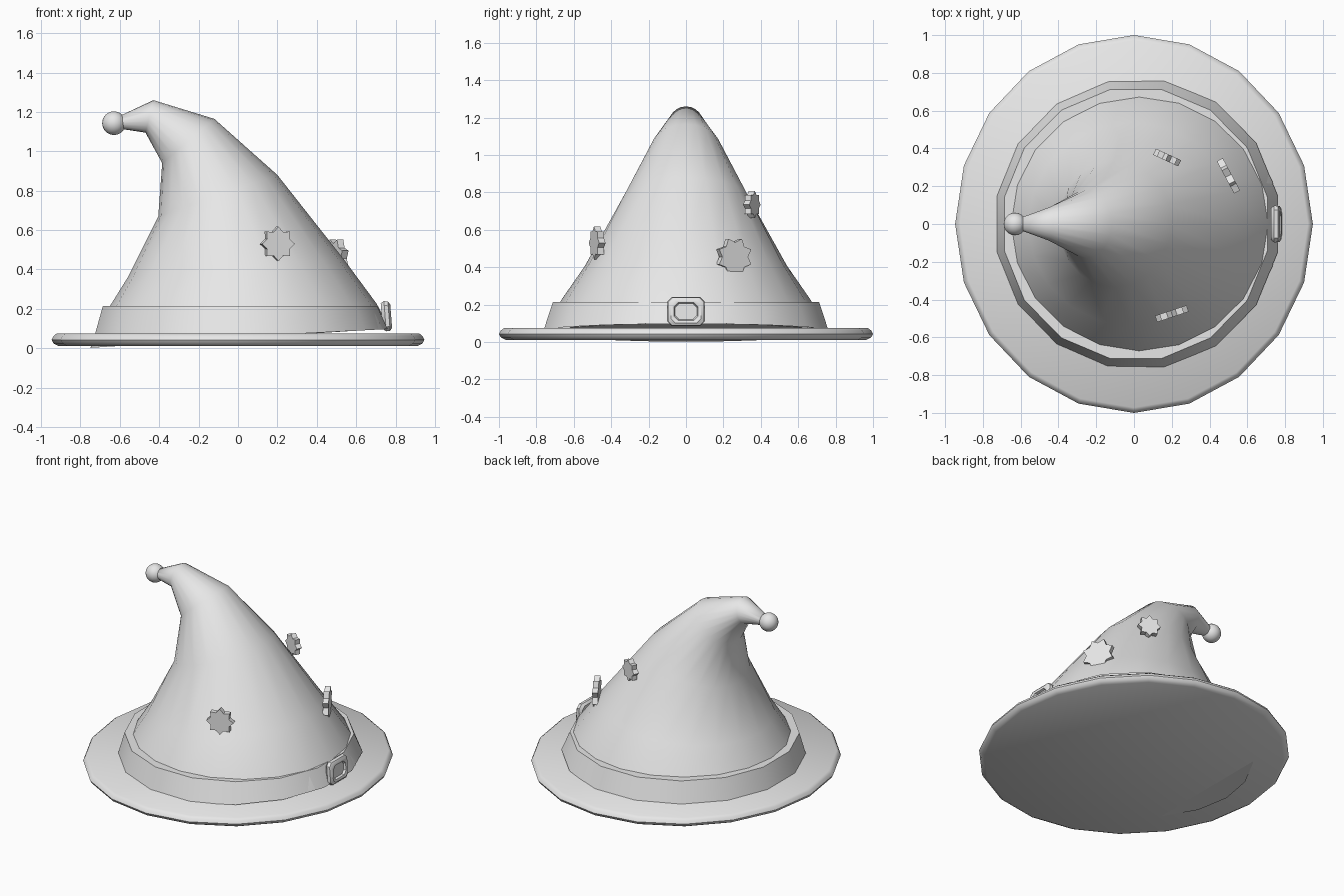
import bpy, bmesh, math
from mathutils import Vector, Matrix

if "Cube" in bpy.data.objects:
    bpy.data.objects.remove(bpy.data.objects["Cube"])

grey = bpy.data.materials.new("light grey")
grey.diffuse_color = (0.8, 0.8, 0.8, 1)
grey.use_nodes = True
grey.node_tree.nodes["Principled BSDF"].inputs["Base Color"].default_value = grey.diffuse_color


def finish(name, bm, smooth=None):
    bmesh.ops.recalc_face_normals(bm, faces=bm.faces)
    me = bpy.data.meshes.new(name)
    bm.to_mesh(me)
    bm.free()
    ob = bpy.data.objects.new(name, me)
    bpy.context.collection.objects.link(ob)
    me.materials.append(grey)
    if smooth:
        bpy.ops.object.select_all(action='DESELECT')
        ob.select_set(True)
        bpy.context.view_layer.objects.active = ob
        bpy.ops.object.shade_smooth_by_angle(angle=math.radians(smooth))
    return ob


def loft(name, rings, n, offset=0.0, smooth=None, caps=True):
    """Each ring: left point (x, z), right point (x, z), half width in y."""
    bm = bmesh.new()
    loops = []
    for (xl, zl), (xr, zr), hy in rings:
        c = Vector(((xl + xr) / 2, 0, (zl + zr) / 2))
        u = Vector(((xr - xl) / 2, 0, (zr - zl) / 2))
        loops.append([bm.verts.new(c + u * math.cos(a) + Vector((0, hy * math.sin(a), 0)))
                      for a in (2 * math.pi * (i + offset) / n for i in range(n))])
    pairs = list(zip(loops, loops[1:]))
    if not caps:
        pairs.append((loops[-1], loops[0]))
    for a, b in pairs:
        for i in range(n):
            j = (i + 1) % n
            bm.faces.new((a[i], a[j], b[j], b[i]))
    if caps:
        bm.faces.new(loops[0])
        bm.faces.new(loops[-1])
    return finish(name, bm, smooth)


# brim: 20-sided disc with a rounded rim
brim = [(0.965, 0.012), (0.99, 0.025), (1.0, 0.043), (0.99, 0.062), (0.972, 0.075)]
loft("brim", [((-0.947 * r, z), (0.947 * r, z), r) for r, z in brim], 20, smooth=40)

# bent cone with tilted rings
loft("cone", [
    ((-0.75, 0.002), (0.77, 0.10), 0.735),
    ((-0.65, 0.215), (0.705, 0.225), 0.67),
    ((-0.56, 0.36), (0.535, 0.455), 0.54),
    ((-0.405, 0.67), (0.20, 0.88), 0.335),
    ((-0.385, 0.94), (-0.12, 1.165), 0.18),
    ((-0.47, 1.095), (-0.43, 1.26), 0.088),
    ((-0.60, 1.115), (-0.59, 1.185), 0.035)], 20, smooth=60)

# hat band: a ring with a level top and slightly tilted bottom
loft("band", [
    ((-0.755, 0.02), (0.775, 0.098), 0.775),
    ((-0.70, 0.215), (0.72, 0.215), 0.725),
    ((-0.62, 0.215), (0.66, 0.215), 0.64),
    ((-0.62, 0.06), (0.66, 0.098), 0.64)], 16, offset=0.5, smooth=30, caps=False)

# ball on the tip
bm = bmesh.new()
bmesh.ops.create_uvsphere(bm, u_segments=20, v_segments=12, radius=0.06,
                          matrix=Matrix.Translation((-0.63, 0, 1.143)))
finish("tip_ball", bm, 60)


# upright eight-pointed star plates
def star(name, pos, normal, r, turn):
    n = Vector(normal).normalized()
    side = Vector((-n.y, n.x, 0))
    bm = bmesh.new()
    vs = []
    for i in range(16):
        a = math.pi / 8 * i + turn
        d = r if i % 2 == 0 else r * 0.74
        vs.append(bm.verts.new(Vector(pos) - n * 0.018 + side * d * math.cos(a)
                               + Vector((0, 0, d * math.sin(a)))))
    f = bm.faces.new(vs)
    ex = bmesh.ops.extrude_face_region(bm, geom=[f])
    bmesh.ops.translate(bm, vec=n * 0.036,
                        verts=[v for v in ex["geom"] if isinstance(v, bmesh.types.BMVert)])
    finish(name, bm)


star("front_star", (0.20, -0.475, 0.53), (0.32, -0.95, 0), 0.088, 0)
star("side_star", (0.50, 0.255, 0.455), (0.88, 0.47, 0), 0.105, math.pi / 8)
star("back_star", (0.175, 0.352, 0.735), (0.42, 0.91, 0), 0.073, 0)

# buckle: rounded square plate with a sunken middle
bm = bmesh.new()
prof = [(0.085, 0.065, -0.022), (0.098, 0.077, -0.005), (0.095, 0.074, 0.015),
        (0.08, 0.06, 0.026), (0.065, 0.047, 0.022), (0.06, 0.042, 0.008)]
loops = []
for hy, hz, x in prof:
    c = 0.022
    pts = [(hy, hz - c), (hy - c, hz), (c - hy, hz), (-hy, hz - c),
           (-hy, c - hz), (c - hy, -hz), (hy - c, -hz), (hy, c - hz)]
    loops.append([bm.verts.new((0.752 + x - 0.08 * z, y, 0.163 + z)) for y, z in pts])
for a, b in zip(loops, loops[1:]):
    for i in range(8):
        bm.faces.new((a[i], a[(i + 1) % 8], b[(i + 1) % 8], b[i]))
bm.faces.new(loops[0])
bm.faces.new(loops[-1])
finish("buckle", bm, 40)
